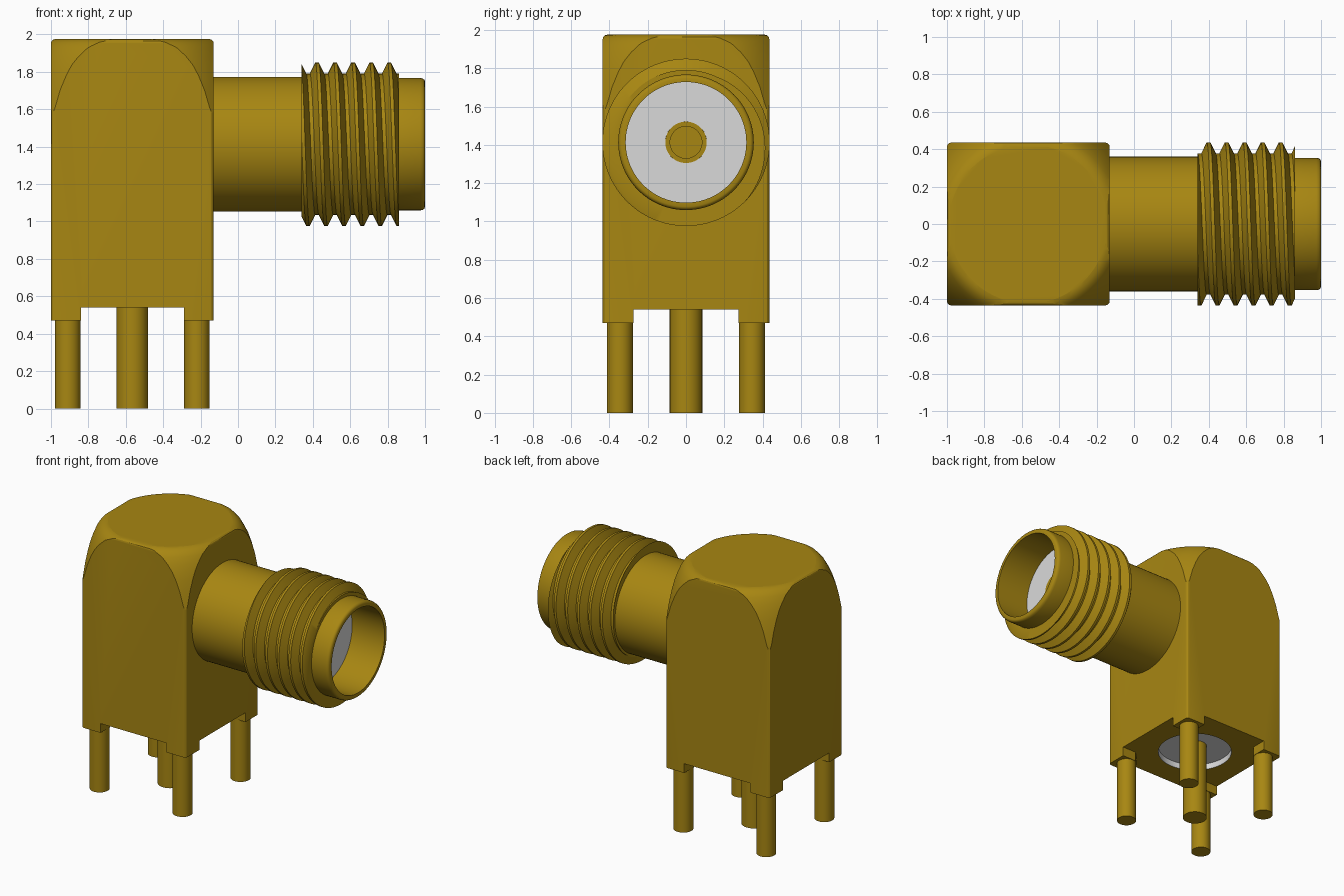
import bpy, bmesh, math
from mathutils import Matrix, Vector

cube = bpy.data.objects.get("Cube")
if cube:
    bpy.data.objects.remove(cube)

CX, AXIS_Z, HALF = -0.565, 1.413, 0.435


def material(name, rgb):
    m = bpy.data.materials.new(name)
    m.use_nodes = True
    m.diffuse_color = (*rgb, 1)
    m.node_tree.nodes["Principled BSDF"].inputs["Base Color"].default_value = (*rgb, 1)
    return m


gold = material("gold", (0.39, 0.24, 0.006))
insulator = material("light grey", (0.70, 0.70, 0.70))


def finish(name, bm, mat, angle=30):
    bmesh.ops.remove_doubles(bm, verts=bm.verts, dist=1e-5)
    bmesh.ops.recalc_face_normals(bm, faces=bm.faces)
    me = bpy.data.meshes.new(name)
    bm.to_mesh(me)
    bm.free()
    me.materials.append(mat)
    ob = bpy.data.objects.new(name, me)
    bpy.context.collection.objects.link(ob)
    smooth(ob, angle)
    return ob


def select(ob):
    bpy.ops.object.select_all(action='DESELECT')
    ob.select_set(True)
    bpy.context.view_layer.objects.active = ob


def smooth(ob, angle=30):
    select(ob)
    bpy.ops.object.shade_smooth_by_angle(angle=math.radians(angle))


def lathe(name, profile, mat, along_x=False, loc=(0, 0, 0), steps=64):
    """Spin (radius, height) points around z, or around x."""
    bm = bmesh.new()
    vs = [bm.verts.new((r, 0, h)) for r, h in profile]
    es = [bm.edges.new(p) for p in zip(vs, vs[1:])]
    bmesh.ops.spin(bm, geom=vs + es, cent=(0, 0, 0), axis=(0, 0, 1),
                   angle=2 * math.pi, steps=steps)
    if along_x:
        bm.transform(Matrix.Rotation(math.pi / 2, 4, 'Y'))
    bm.transform(Matrix.Translation(loc))
    return finish(name, bm, mat)


def boolean(ob, cutter, operation):
    cutter.hide_render = True
    mod = ob.modifiers.new("cut", 'BOOLEAN')
    mod.operation, mod.object, mod.solver = operation, cutter, 'EXACT'
    select(ob)
    bpy.ops.object.modifier_apply(modifier=mod.name)
    bpy.data.objects.remove(cutter)


# Housing block with small fillets on the upright and top edges
bm = bmesh.new()
bmesh.ops.create_cube(bm, size=1, matrix=Matrix.Translation((CX, 0, 1.2225))
                      @ Matrix.Diagonal((2 * HALF, 2 * HALF, 1.505, 1)))
edges = [e for e in bm.edges if max(v.co.z for v in e.verts) > 1]
bmesh.ops.bevel(bm, geom=edges, offset=0.022, segments=3, profile=0.5, affect='EDGES')
housing = finish("housing", bm, gold)

# Domed top: turned envelope trims the upper corners
dome = lathe("dome_cutter", [(0, 0.3), (0.66, 0.3), (0.66, 1.3), (0.612, 1.55), (0.598, 1.62),
                             (0.582, 1.70), (0.561, 1.78), (0.541, 1.84), (0.52, 1.885),
                             (0.495, 1.93), (0.47, 1.957), (0.445, 1.971), (0.42, 1.976),
                             (0, 1.976)], gold, loc=(CX, 0, 0), steps=96)
boolean(housing, dome, 'INTERSECT')

# Cross-shaped relief below leaves four corner feet
bm = bmesh.new()
quarter = [(0.6, 0.275), (0.32, 0.275), (0.275, 0.32), (0.275, 0.6)]
pts = []
for k in range(4):
    rot = Matrix.Rotation(k * math.pi / 2, 3, 'Z')
    pts += [rot @ Vector((x, y, 0.3)) + Vector((CX, 0, 0)) for x, y in quarter]
face = bm.faces.new([bm.verts.new(p) for p in pts])
up = bmesh.ops.extrude_face_region(bm, geom=[face])
bmesh.ops.translate(bm, verts=[g for g in up["geom"] if isinstance(g, bmesh.types.BMVert)],
                    vec=(0, 0, 0.24))
boolean(housing, finish("relief_cutter", bm, gold), 'DIFFERENCE')

# Round pocket in the underside, lined by the insulator
pocket = lathe("pocket_cutter", [(0, 0.4), (0.262, 0.4), (0.262, 0.59), (0, 0.59)],
               gold, loc=(CX, 0, 0))
boolean(housing, pocket, 'DIFFERENCE')
smooth(housing)
lathe("lower_insulator", [(0, 0.585), (0.26, 0.585), (0.26, 0.54), (0.262, 0.54)],
      insulator, loc=(CX, 0, 0))

# Pins
lathe("centre_pin", [(0, 0), (0.085, 0), (0.085, 0.6), (0, 0.6)], gold, loc=(CX, 0, 0), steps=32)
for sx, nx in ((-1, "right"), (1, "left")):
    for sy, ny in ((-1, "front"), (1, "back")):
        lathe(f"{ny}_{nx}_pin", [(0, 0), (0.068, 0), (0.068, 0.5), (0, 0.5)], gold,
              loc=(CX + sx * 0.345, sy * 0.345, 0), steps=32)

# Barrel with rounded nose and open bore
lathe("barrel", [(0, -0.15), (0.36, -0.15), (0.36, 0.86), (0.354, 0.86), (0.354, 0.975),
                 (0.351, 0.988), (0.345, 0.996), (0.336, 1.0), (0.315, 1.0),
                 (0.315, 0.72), (0, 0.72)], gold, along_x=True, loc=(0, 0, AXIS_Z), steps=96)
lathe("bore_insulator", [(0.108, 0.55), (0.108, 0.73), (0.315, 0.73)], insulator,
      along_x=True, loc=(0, 0, AXIS_Z), steps=96)
lathe("contact_socket", [(0.108, 0.70), (0.108, 0.734), (0.083, 0.734), (0.083, 0.725), (0, 0.725)],
      gold, along_x=True, loc=(0, 0, AXIS_Z), steps=48)

# Helical thread: rows follow the helix and stop at both ends
PITCH, X0, X1, N = 0.0965, 0.34, 0.86, 96
CREST, ROOT, R_MAX, R_MIN = 0.018, 0.02, 0.437, 0.378
OFFSETS = (-CREST / 2, CREST / 2, (PITCH - ROOT) / 2, (PITCH + ROOT) / 2)


def thread_radius(x, crest_x):
    d = abs((x - crest_x + PITCH / 2) % PITCH - PITCH / 2)
    t = (d - CREST / 2) / ((PITCH - CREST - ROOT) / 2)
    return R_MAX + (R_MIN - R_MAX) * min(1, max(0, t))


bm = bmesh.new()
columns = []
for j in range(N + 1):
    phi = 2 * math.pi * j / N
    crest_x = 0.4225 + PITCH * j / N
    xs = [min(X1, max(X0, crest_x + k * PITCH + o)) for k in range(-3, 7) for o in OFFSETS]
    path = [(x, thread_radius(x, crest_x)) for x in xs]
    path = [(X0, 0.355)] + path + [(X1, 0.352)]
    columns.append([bm.verts.new((x, -r * math.sin(phi), AXIS_Z + r * math.cos(phi)))
                    for x, r in path])
for a, b in zip(columns, columns[1:]):
    for i in range(len(a) - 1):
        bm.faces.new((a[i], a[i + 1], b[i + 1], b[i]))
bmesh.ops.dissolve_degenerate(bm, dist=1e-5, edges=bm.edges)
finish("thread", bm, gold)
